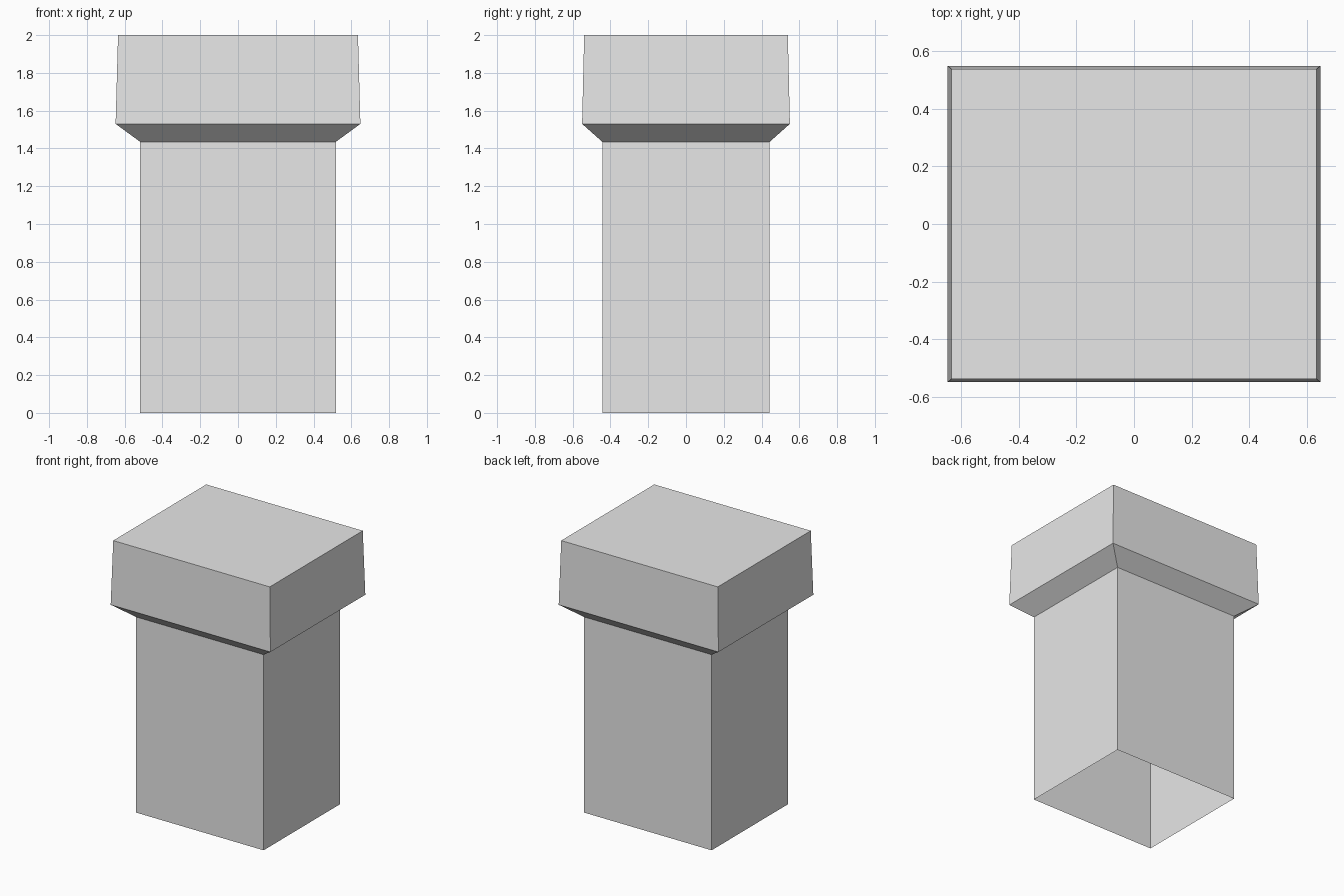
import bpy
import bmesh

cube = bpy.data.objects.get("Cube")
if cube:
    bpy.data.objects.remove(cube, do_unlink=True)

# Single plain grey
grey = bpy.data.materials.new("plain_grey")
grey.use_nodes = True
colour = (0.8, 0.8, 0.8, 1)
grey.diffuse_color = colour
grey.node_tree.nodes["Principled BSDF"].inputs["Base Color"].default_value = colour

# Rectangular sections from the ground up: half width, half depth, height
sections = [
    (0.518, 0.443, 0.0),     # foot of shaft
    (0.518, 0.443, 1.435),   # top of shaft
    (0.648, 0.55, 1.53),     # flared underside of cap
    (0.635, 0.539, 2.0),     # top of cap
]


def loft(name, sections):
    """Join rectangular sections, closed on top and open underneath."""
    bm = bmesh.new()
    rings = []
    for w, d, z in sections:
        corners = ((-w, -d), (w, -d), (w, d), (-w, d))
        rings.append([bm.verts.new((x, y, z)) for x, y in corners])
    for low, high in zip(rings, rings[1:]):
        for i in range(4):
            j = (i + 1) % 4
            bm.faces.new((low[i], low[j], high[j], high[i]))
    bm.faces.new(rings[-1])
    mesh = bpy.data.meshes.new(name)
    bm.to_mesh(mesh)
    bm.free()
    mesh.materials.append(grey)
    obj = bpy.data.objects.new(name, mesh)
    bpy.context.collection.objects.link(obj)
    return obj


loft("capped_pillar", sections)
